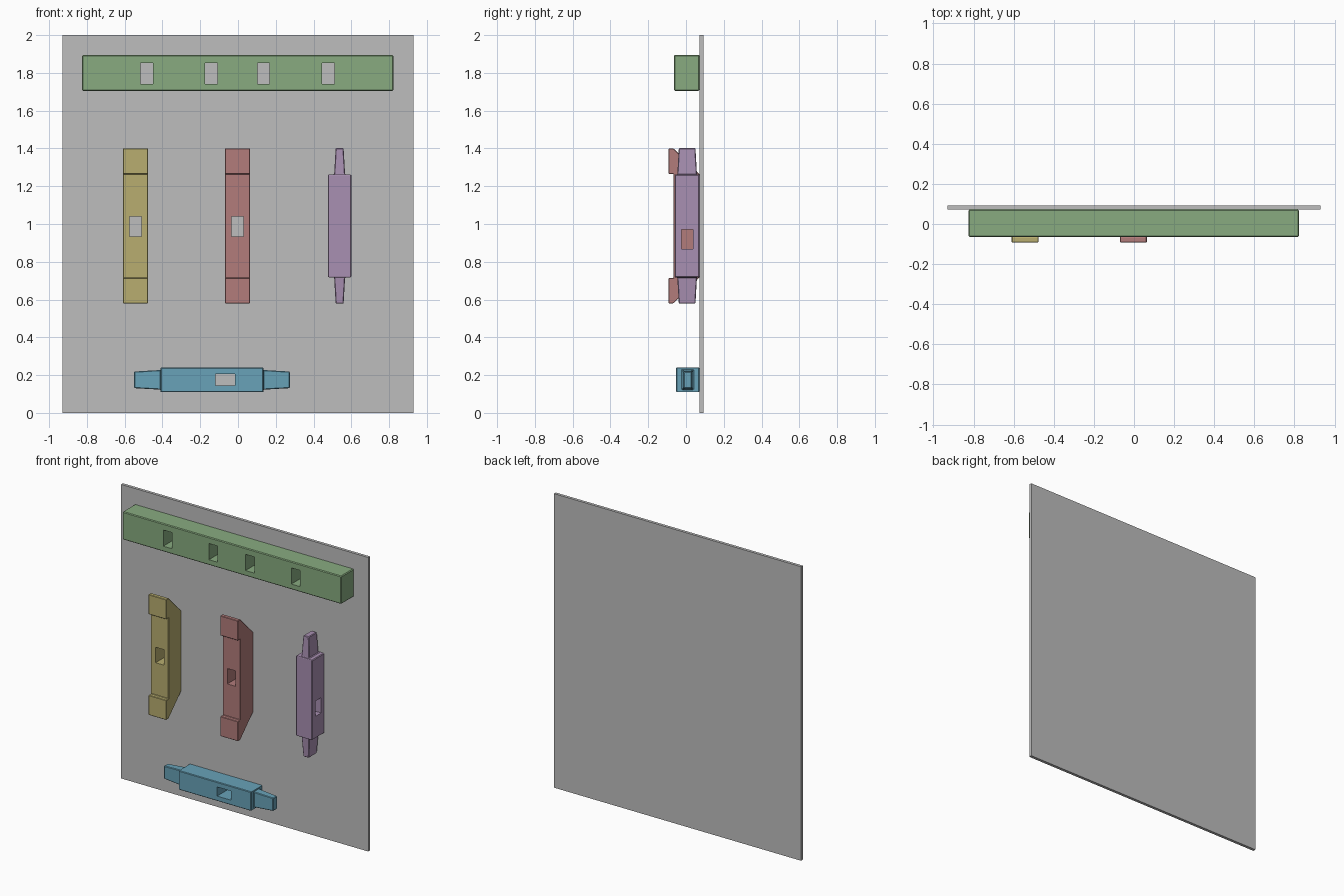
import bpy, bmesh
from mathutils import Matrix

if "Cube" in bpy.data.objects:
    bpy.data.objects.remove(bpy.data.objects["Cube"])


def material(name, rgb):
    m = bpy.data.materials.new(name)
    lin = [(c / 255 / 12.92) if c < 11 else ((c / 255 + 0.055) / 1.055) ** 2.4 for c in rgb]
    m.diffuse_color = (*lin, 1)
    m.use_nodes = True
    m.node_tree.nodes["Principled BSDF"].inputs["Base Color"].default_value = m.diffuse_color
    return m


GREY = material("grey panel", (190, 190, 190))
GREEN = material("green", (136, 171, 128))
YELLOW = material("yellow", (184, 174, 112))
RED = material("dusty red", (178, 124, 123))
PURPLE = material("purple", (169, 144, 178))
BLUE = material("blue", (104, 162, 184))


def finish(bm, name, mat=None):
    bmesh.ops.recalc_face_normals(bm, faces=bm.faces)
    me = bpy.data.meshes.new(name)
    bm.to_mesh(me)
    bm.free()
    ob = bpy.data.objects.new(name, me)
    bpy.context.collection.objects.link(ob)
    if mat:
        me.materials.append(mat)
    return ob


def add_loft(bm, sections):
    """Closed solid through matching rings of points."""
    rings = [[bm.verts.new(p) for p in s] for s in sections]
    n = len(rings[0])
    for a, b in zip(rings, rings[1:]):
        for i in range(n):
            j = (i + 1) % n
            bm.faces.new((a[i], a[j], b[j], b[i]))
    bm.faces.new(rings[0][::-1])
    bm.faces.new(rings[-1])


def box(name, lo, hi, mat=None):
    bm = bmesh.new()
    add_loft(bm, [[(x, y, z) for x, y in ((lo[0], lo[1]), (hi[0], lo[1]), (hi[0], hi[1]), (lo[0], hi[1]))]
                  for z in (lo[2], hi[2])])
    return finish(bm, name, mat)


def apply_modifiers(ob):
    bpy.context.view_layer.objects.active = ob
    for m in list(ob.modifiers):
        bpy.ops.object.modifier_apply(modifier=m.name)


def chamfer_and_cut(ob, holes, bevel=0.005):
    """Soften the outer edges, then cut rectangular mortises right through."""
    b = ob.modifiers.new("chamfer", 'BEVEL')
    b.width, b.segments = bevel, 1
    b.limit_method, b.angle_limit = 'ANGLE', 0.5
    apply_modifiers(ob)
    for lo, hi in holes:
        cutter = box("mortise_cutter", lo, hi)
        m = ob.modifiers.new("mortise", 'BOOLEAN')
        m.operation, m.solver, m.object = 'DIFFERENCE', 'EXACT', cutter
        apply_modifiers(ob)
        bpy.data.objects.remove(cutter)


# Backing panel
box("backing_panel", (-0.93, 0.072, 0), (0.93, 0.092, 2), GREY)

# Long top beam with four mortises
beam = box("top_beam", (-0.825, -0.064, 1.705), (0.822, 0.072, 1.895), GREEN)
chamfer_and_cut(beam, [((x - 0.033, -0.2, 1.742), (x + 0.033, 0.2, 1.852))
                       for x in (-0.484, -0.141, 0.135, 0.479)])


# Brackets: forward-stepped ends, sloped back corners, one mortise
def bracket(name, x, mat):
    half = [(-0.066, 0.275), (-0.092, 0.275), (-0.092, 0.41), (-0.066, 0.41), (0.072, 0.272)]
    profile = half + [(y, -z) for y, z in half[::-1]]
    bm = bmesh.new()
    add_loft(bm, [[(x + s * 0.067, y, 0.99 + z) for y, z in profile] for s in (-1, 1)])
    ob = finish(bm, name, mat)
    chamfer_and_cut(ob, [((x - 0.031, -0.2, 0.935), (x + 0.031, 0.2, 1.04))], 0.003)


bracket("left_bracket", -0.543, YELLOW)
bracket("middle_bracket", -0.003, RED)


# Tenoned bars: block with tapered tenons, modelled upright with the mortise along x
def tenon_bar(name, mat):
    bm = bmesh.new()

    def ring(hx, hy, z):
        return [(-hx, -hy, z), (hx, -hy, z), (hx, hy, z), (-hx, hy, z)]

    add_loft(bm, [ring(0.021, 0.044, -0.412), ring(0.029, 0.052, -0.272), ring(0.062, 0.065, -0.272),
                  ring(0.062, 0.065, 0.272), ring(0.029, 0.052, 0.272), ring(0.021, 0.044, 0.412)])
    ob = finish(bm, name, mat)
    chamfer_and_cut(ob, [((-0.2, -0.031, -0.122), (0.2, 0.031, -0.018))], 0.004)
    return ob


post = tenon_bar("tenon_post", PURPLE)
post.data.transform(Matrix.Translation((0.538, 0.006, 0.99)))

rail = tenon_bar("tenon_rail", BLUE)
# cyclic axis swap: local -z -> x, local x -> y, local y -> -z
rail.data.transform(Matrix.Translation((-0.138, 0.009, 0.175)) @
                    Matrix(((0, 0, -1, 0), (1, 0, 0, 0), (0, -1, 0, 0), (0, 0, 0, 1))))
